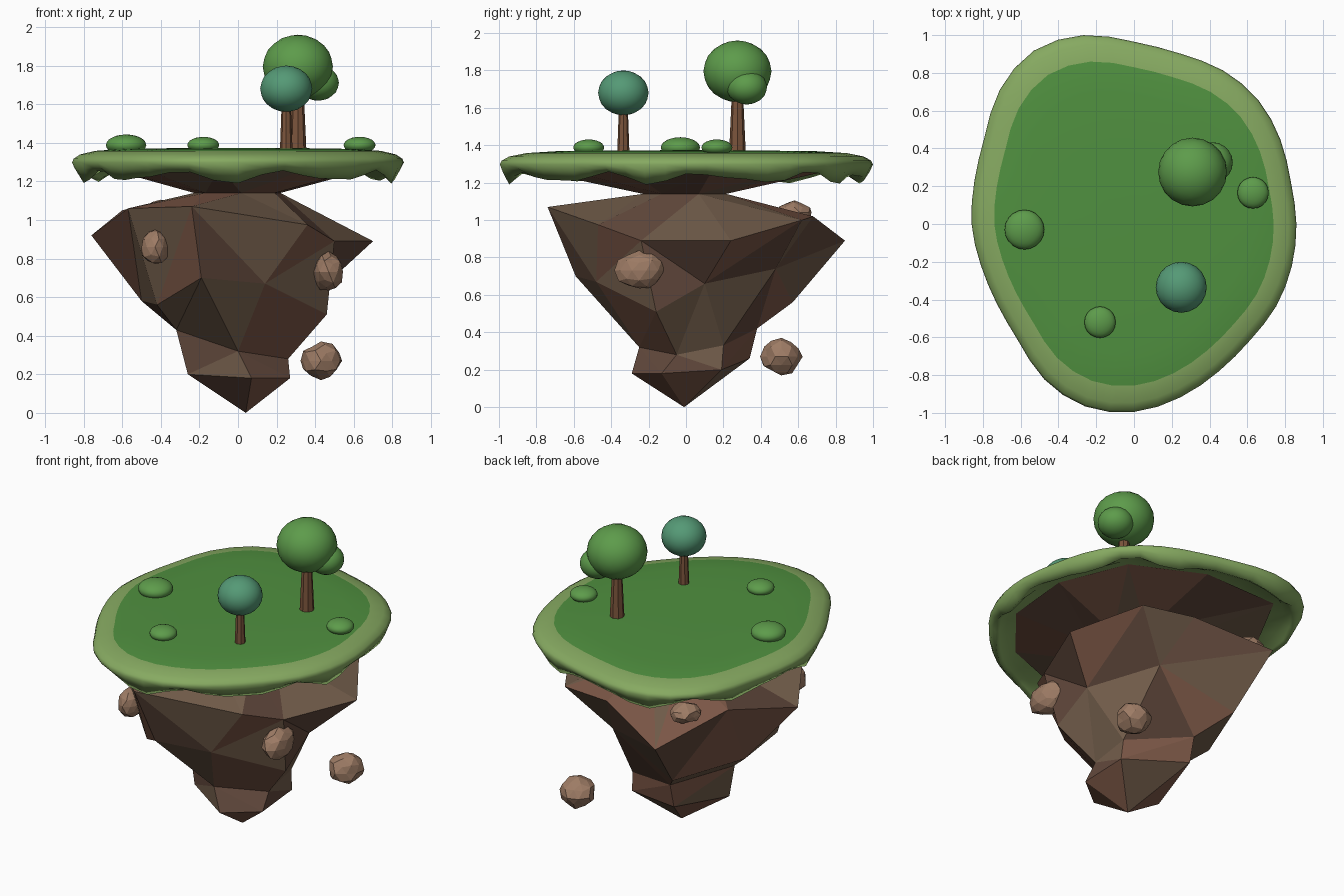
import bpy, bmesh, random
from math import sin, cos, pi, tau, atan2
from mathutils import Vector

if "Cube" in bpy.data.objects:
    bpy.data.objects.remove(bpy.data.objects["Cube"])

random.seed(4)


def material(name, rgb):
    m = bpy.data.materials.new(name)
    m.diffuse_color = (*rgb, 1)
    m.use_nodes = True
    m.node_tree.nodes["Principled BSDF"].inputs["Base Color"].default_value = m.diffuse_color
    return m


GRASS = material("grass", (0.08, 0.28, 0.05))
EDGE = material("grass_edge", (0.24, 0.40, 0.12))
LEAF = material("leaf", (0.11, 0.33, 0.07))
TEAL = material("blue_leaf", (0.09, 0.32, 0.18))
BARK = material("bark", (0.20, 0.09, 0.045))
STONE = material("stone", (0.34, 0.20, 0.13))
BROWNS = [material("rock_warm", (0.21, 0.10, 0.065)),
          material("rock_mid", (0.17, 0.11, 0.07)),
          material("rock_dark", (0.12, 0.065, 0.045))]


def finish(name, bm, mats, smooth=False):
    bmesh.ops.recalc_face_normals(bm, faces=bm.faces)
    me = bpy.data.meshes.new(name)
    bm.to_mesh(me)
    bm.free()
    for m in mats:
        me.materials.append(m)
    ob = bpy.data.objects.new(name, me)
    bpy.context.collection.objects.link(ob)
    for p in me.polygons:
        p.use_smooth = smooth
    return ob


# Plan outline: radius every 15 degrees, interpolated smoothly
RADII = [.86, .86, .895, .93, .94, .935, .965, 1.035, 1.06, 1.005, .915, .875,
         .86, .84, .84, .87, .95, 1.0, .995, .95, .90, .87, .87, .865]


def outline(a):
    t = (a % tau) / tau * 24
    i, f = int(t), t - int(t)
    p0, p1, p2, p3 = (RADII[(i + k) % 24] for k in (-1, 0, 1, 2))
    return p1 + .5 * f * (p2 - p0 + f * (2*p0 - 5*p1 + 4*p2 - p3
                                         + f * (3*(p1 - p2) + p3 - p0)))


# Grass slab: domed top, rounded rim, wavy hanging lip, underside
bm = bmesh.new()
N = 48
profile = [(.4, 1.372, 0), (.7, 1.368, 0), (.86, 1.358, 0), (.95, 1.34, 0),
           (.99, 1.318, 0), (1.0, 1.298, 0), (.985, 1.268, .3), (.95, 1.225, 1),
           (.925, 1.24, .8), (.88, 1.268, 0), (.7, 1.285, 0)]
rings = []
for s, z, w in profile:
    ring = []
    for k in range(N):
        a = tau * k / N
        wave = .025 * sin(9 * a + .4) + .013 * sin(14 * a + 2)
        r = outline(a) * s
        ring.append(bm.verts.new((r * cos(a), r * sin(a), z + w * wave)))
    rings.append(ring)
for j in range(len(rings) - 1):
    for k in range(N):
        q = (k + 1) % N
        f = bm.faces.new((rings[j][k], rings[j][q], rings[j+1][q], rings[j+1][k]))
        f.material_index = int(j > 1)
centre = bm.verts.new((0, 0, 1.374))
for k in range(N):
    bm.faces.new((centre, rings[0][k], rings[0][(k + 1) % N]))
bm.faces.new(rings[-1])
finish("grass_top", bm, [GRASS, EDGE], True)

# Faceted rock body: irregular rings zipped together by angle
def polar(n, r, z, off):
    pts = []
    for k in range(n):
        a = off + tau * k / n
        d = r(a)
        pts.append((d * cos(a), d * sin(a), z))
    return pts


levels = [
    polar(10, lambda a: outline(a) * .84, 1.27, .2),
    polar(7, lambda a: .23, 1.14, .3),
    [(-.24, -.74, 1.07), (.36, -.47, .975), (.5, -.24, .89), (.7, .24, .89),
     (.45, .62, 1.0), (.1, .68, 1.02), (-.37, .85, .89), (-.6, .42, 1.05),
     (-.76, -.08, .92), (-.57, -.4, 1.06)],
    [(-.19, -.59, .7), (.14, -.48, .67), (.46, -.16, .51), (.45, .1, .66),
     (.2, .48, .74), (-.3, .57, .56), (-.5, .1, .58), (-.42, -.35, .56)],
    [(.0, -.25, .32), (.26, -.05, .28), (.25, .2, .33), (-.15, .38, .42),
     (-.32, -.05, .43)],
    [(.07, -.29, .18), (.27, -.13, .18), (.26, .19, .2), (-.15, .34, .26),
     (-.26, -.08, .2)],
]
bm = bmesh.new()


def add_ring(pts):
    pts = sorted(pts, key=lambda p: atan2(p[1], p[0]) % tau)
    return [(atan2(p[1], p[0]) % tau, bm.verts.new(p)) for p in pts]


def zipper(A, B):
    i = j = 0
    n, m = len(A), len(B)
    while i < n or j < m:
        nexta = A[(i + 1) % n][0] + tau * ((i + 1) // n)
        nextb = B[(j + 1) % m][0] + tau * ((j + 1) // m)
        a, b = A[i % n][1], B[j % m][1]
        if j >= m or (i < n and nexta < nextb):
            i += 1
            bm.faces.new((a, b, A[i % n][1]))
        else:
            j += 1
            bm.faces.new((a, b, B[j % m][1]))


rings = [add_ring(p) for p in levels]
for A, B in zip(rings, rings[1:]):
    zipper(A, B)
bm.faces.new([v for _, v in rings[0]])
tip = bm.verts.new((.04, -.01, 0))
last = [v for _, v in rings[-1]]
for k in range(len(last)):
    bm.faces.new((last[k], last[(k + 1) % len(last)], tip))
for f in bm.faces:
    f.material_index = random.randrange(3)
finish("rock_body", bm, BROWNS)


def blob(name, loc, size, mat, level=3, jitter=0):
    bm = bmesh.new()
    bmesh.ops.create_icosphere(bm, subdivisions=level, radius=1)
    for v in bm.verts:
        v.co *= 1 + random.uniform(-jitter, jitter)
        v.co = Vector([c * s for c, s in zip(v.co, size)]) + Vector(loc)
    return finish(name, bm, [mat], jitter == 0)


def trunk(name, x, y, r1, r2, top):
    bm = bmesh.new()
    z0 = 1.35
    bmesh.ops.create_cone(bm, cap_ends=True, segments=8, radius1=r1, radius2=r2,
                          depth=top - z0)
    bmesh.ops.translate(bm, verts=bm.verts, vec=(x, y, (top + z0) / 2))
    finish(name, bm, [BARK])


# Trees
trunk("large_trunk", .31, .275, .045, .03, 1.68)
blob("large_crown", (.31, .275, 1.795), (.182, .182, .165), LEAF)
blob("large_crown_side", (.415, .325, 1.71), (.108, .108, .092), LEAF)
trunk("small_trunk", .25, -.335, .033, .024, 1.6)
blob("small_crown", (.25, -.335, 1.68), (.135, .135, .12), TEAL)

# Bushes
for i, (x, y, r, h) in enumerate([(-.58, -.03, .105, .055), (-.18, -.52, .083, .043),
                                  (.63, .165, .083, .043)]):
    blob(f"bush_{i + 1}", (x, y, 1.388), (r, r, h), LEAF, 3)

# Loose and embedded stones
blob("floating_stone", (.43, .51, .27), (.105, .105, .095), STONE, 2, .1)
blob("stone_right", (.47, -.25, .73), (.08, .13, .10), STONE, 2, .1)
blob("stone_front", (-.43, -.5, .86), (.075, .09, .09), STONE, 2, .1)
blob("stone_back", (-.4, .58, 1.04), (.09, .095, .06), STONE, 2, .1)
